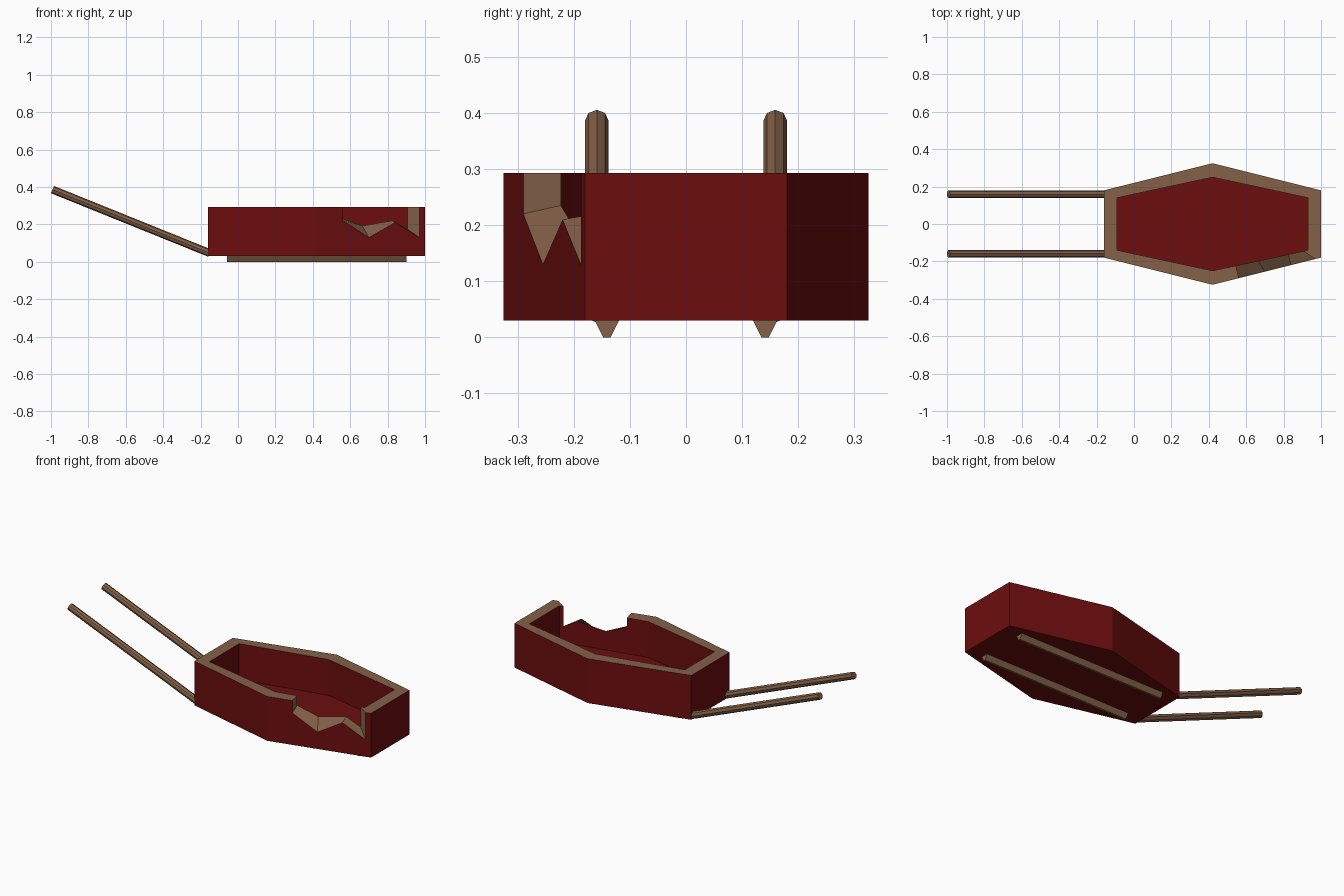
import bpy, bmesh, math
from mathutils import Vector

if "Cube" in bpy.data.objects:
    bpy.data.objects.remove(bpy.data.objects["Cube"])


def material(name, rgb):
    m = bpy.data.materials.new(name)
    m.diffuse_color = (*rgb, 1)
    m.use_nodes = True
    m.node_tree.nodes["Principled BSDF"].inputs["Base Color"].default_value = m.diffuse_color
    return m


RED = material("dark red paint", (0.15, 0.004, 0.004))
WOOD = material("brown wood", (0.23, 0.12, 0.065))


def finish(name, bm, mats):
    bmesh.ops.remove_doubles(bm, verts=bm.verts, dist=1e-5)
    bmesh.ops.recalc_face_normals(bm, faces=bm.faces)
    me = bpy.data.meshes.new(name)
    bm.to_mesh(me)
    bm.free()
    for m in mats:
        me.materials.append(m)
    ob = bpy.data.objects.new(name, me)
    bpy.context.collection.objects.link(ob)
    return ob


# Hexagonal tub: painted walls and floor, bare wood rim and broken edge
BOTTOM, FLOOR, TOP = 0.03, 0.08, 0.293
OUTER = [(-0.16, -0.18), (0.42, -0.325), (1, -0.18), (1, 0.18), (0.42, 0.325), (-0.16, 0.18)]
INNER = [(-0.09, -0.14), (0.42, -0.25), (0.93, -0.14), (0.93, 0.14), (0.42, 0.25), (-0.09, 0.14)]
# broken part of the front wall: outer x, outer z, inner x, inner z
CRACK = [(0.56, TOP, 0.545, TOP), (0.56, 0.22, 0.545, 0.235), (0.70, 0.13, 0.665, 0.192),
         (0.84, 0.21, 0.825, 0.22), (0.97, 0.13, 0.905, 0.175), (0.97, TOP, 0.905, TOP)]


def on_edge(a, b, x, z):
    t = (x - a[0]) / (b[0] - a[0])
    return (x, a[1] + t * (b[1] - a[1]), z)


bm = bmesh.new()


def face(points, mat):
    bm.faces.new([bm.verts.new(p) for p in points]).material_index = mat


for i in range(6):
    j = (i + 1) % 6
    chains = []
    for ring, col, base in ((OUTER, 0, BOTTOM), (INNER, 2, FLOOR)):
        a, b = ring[i], ring[j]
        chain = [(*a, TOP)]
        if i == 1:
            chain += [on_edge(a, b, c[col], c[col + 1]) for c in CRACK]
        chain.append((*b, TOP))
        face([(*b, base), (*a, base)] + chain, 0)
        chains.append(chain)
    out, inn = chains
    for k in range(len(out) - 1):
        face([out[k], out[k + 1], inn[k + 1], inn[k]], 1)
face([(*p, BOTTOM) for p in reversed(OUTER)], 0)
face([(*p, FLOOR) for p in INNER], 0)
# inner and outer shells are joined by the rim, so normals resolve consistently
finish("tub", bm, [RED, WOOD])

for side, label in ((-1, "front"), (1, "back")):
    # Octagonal slanted handle pole
    bm = bmesh.new()
    start, end = Vector((-0.992, 0.159 * side, 0.386)), Vector((-0.15, 0.159 * side, 0.046))
    axis = end - start
    bmesh.ops.create_cone(bm, cap_ends=True, segments=8, radius1=0.021, radius2=0.021,
                          depth=axis.length)
    ob = finish(label + "_handle", bm, [WOOD])
    ob.location = (start + end) / 2
    ob.rotation_euler = (0, math.atan2(axis.x, axis.z), 0)

    # Tapered runner under the tub
    bm = bmesh.new()
    prof = [(-0.0215, BOTTOM), (-0.0065, 0), (0.0065, 0), (0.0215, BOTTOM)]
    f = bm.faces.new([bm.verts.new((-0.06, 0.141 * side + y, z)) for y, z in prof])
    ext = bmesh.ops.extrude_face_region(bm, geom=[f], use_keep_orig=True)
    bmesh.ops.translate(bm, vec=(0.96, 0, 0),
                        verts=[v for v in ext["geom"] if isinstance(v, bmesh.types.BMVert)])
    finish(label + "_runner", bm, [WOOD])
